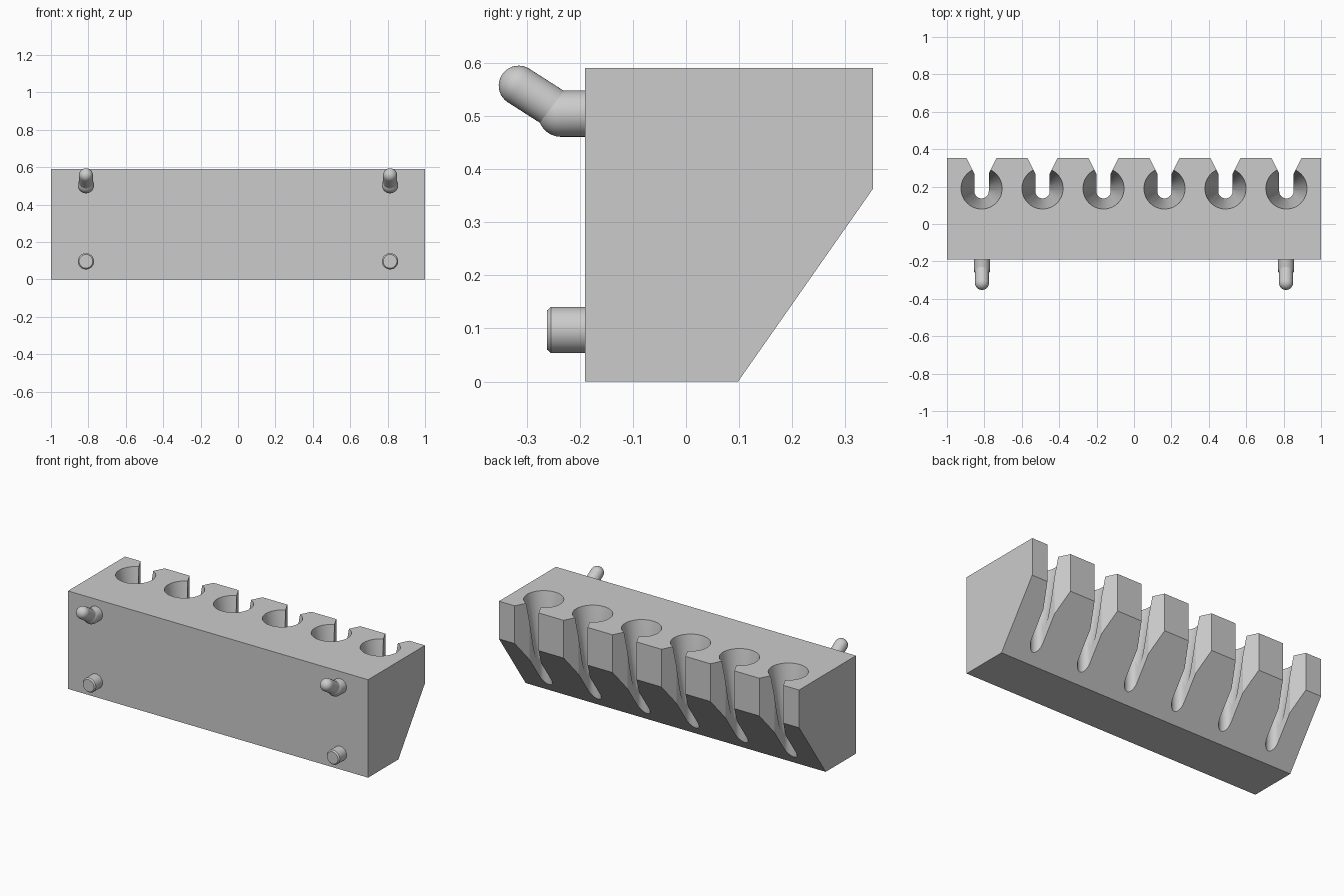
import bpy, bmesh, math
from mathutils import Vector

if "Cube" in bpy.data.objects:
    bpy.data.objects.remove(bpy.data.objects["Cube"], do_unlink=True)

grey = bpy.data.materials.new("plain grey")
grey.use_nodes = True
colour = (0.6, 0.6, 0.6, 1)
grey.diffuse_color = colour
grey.node_tree.nodes["Principled BSDF"].inputs["Base Color"].default_value = colour

TOP, FRONT, BACK = 0.59, -0.19, 0.352
HOLES = [-0.815 + 0.326 * i for i in range(6)]


def finish(name, bm):
    bmesh.ops.recalc_face_normals(bm, faces=bm.faces[:])
    mesh = bpy.data.meshes.new(name)
    bm.to_mesh(mesh)
    bm.free()
    mesh.materials.append(grey)
    obj = bpy.data.objects.new(name, mesh)
    bpy.context.collection.objects.link(obj)
    return obj


def activate(obj):
    bpy.ops.object.select_all(action='DESELECT')
    obj.select_set(True)
    bpy.context.view_layer.objects.active = obj


def smooth(obj):
    activate(obj)
    bpy.ops.object.shade_smooth_by_angle(angle=math.radians(15))


def prism(bm, points, offset):
    """Extrude a closed outline along an offset."""
    face = bm.faces.new([bm.verts.new(p) for p in points])
    new = bmesh.ops.extrude_face_region(bm, geom=[face])["geom"]
    verts = [g for g in new if isinstance(g, bmesh.types.BMVert)]
    bmesh.ops.translate(bm, verts=verts, vec=offset)


def lathe(bm, profile, origin, direction, sides=40):
    """Turn (distance, radius) pairs about an axis; both ends are closed."""
    turn = Vector((0, 0, 1)).rotation_difference(Vector(direction))
    rings = []
    for dist, rad in profile:
        ring = []
        for i in range(sides):
            a = math.tau * i / sides
            p = Vector((rad * math.cos(a), rad * math.sin(a), dist))
            ring.append(bm.verts.new(Vector(origin) + turn @ p))
        rings.append(ring)
    for r, s in zip(rings, rings[1:]):
        for i in range(sides):
            j = (i + 1) % sides
            bm.faces.new((r[i], r[j], s[j], s[i]))
    bm.faces.new(rings[0])
    bm.faces.new(rings[-1])


def rounded(length, radius, steps=9):
    """Rod profile with a domed far end."""
    angles = [math.pi / 2 * i / steps for i in range(steps)] + [1.55]
    return [(0, radius)] + [(length + radius * math.sin(a), radius * math.cos(a))
                            for a in angles]


# Block with the sloping lower back
bm = bmesh.new()
side = [(FRONT, 0), (0.098, 0), (BACK, 0.363), (BACK, TOP), (FRONT, TOP)]
prism(bm, [(-1, y, z) for y, z in side], (2, 0, 0))
block = finish("rack_block", bm)

# Slot cutters: round inner end, straight sides, flared mouth
bm = bmesh.new()
half = 0.0385
for x in HOLES:
    arc = [math.pi + math.pi * i / 16 for i in range(17)]
    outline = [(half * math.cos(a), 0.175 + half * math.sin(a)) for a in arc]
    outline += [(half, 0.269), (0.129, 0.45), (-0.129, 0.45), (-half, 0.269)]
    prism(bm, [(x + u, v, -0.1) for u, v in outline], (0, 0, 0.9))
slots = finish("slot_cutter", bm)

# Tapered socket cutters
bm = bmesh.new()
for x in HOLES:
    lathe(bm, [(0, 0.038), (0.39, 0.11), (0.45, 0.121)], (x, 0.19, 0.2), (0, 0, 1), 48)
sockets = finish("socket_cutter", bm)

for cutter in (sockets, slots):
    cutter.hide_render = True
    mod = block.modifiers.new(cutter.name, 'BOOLEAN')
    mod.operation, mod.solver, mod.object = 'DIFFERENCE', 'EXACT', cutter
    activate(block)
    bpy.ops.object.modifier_apply(modifier=mod.name)
    bpy.data.objects.remove(cutter, do_unlink=True)
smooth(block)

# Mounting pegs on the front, one pair each side
for label, x in (("right", -0.813), ("left", 0.813)):
    bm = bmesh.new()
    lathe(bm, [(0, 0.0435), (0.074, 0.0435), (0.082, 0.0365)], (x, -0.18, 0.097), (0, -1, 0))
    smooth(finish(label + "_lower_peg", bm))

    bm = bmesh.new()
    lathe(bm, rounded(0.055, 0.0435), (x, -0.18, 0.504), (0, -1, 0))
    smooth(finish(label + "_hook_base", bm))

    bm = bmesh.new()
    start, tip = Vector((x, -0.235, 0.506)), Vector((x, -0.315, 0.557))
    lathe(bm, rounded((tip - start).length, 0.0375), start, (tip - start).normalized())
    smooth(finish(label + "_hook_tip", bm))
